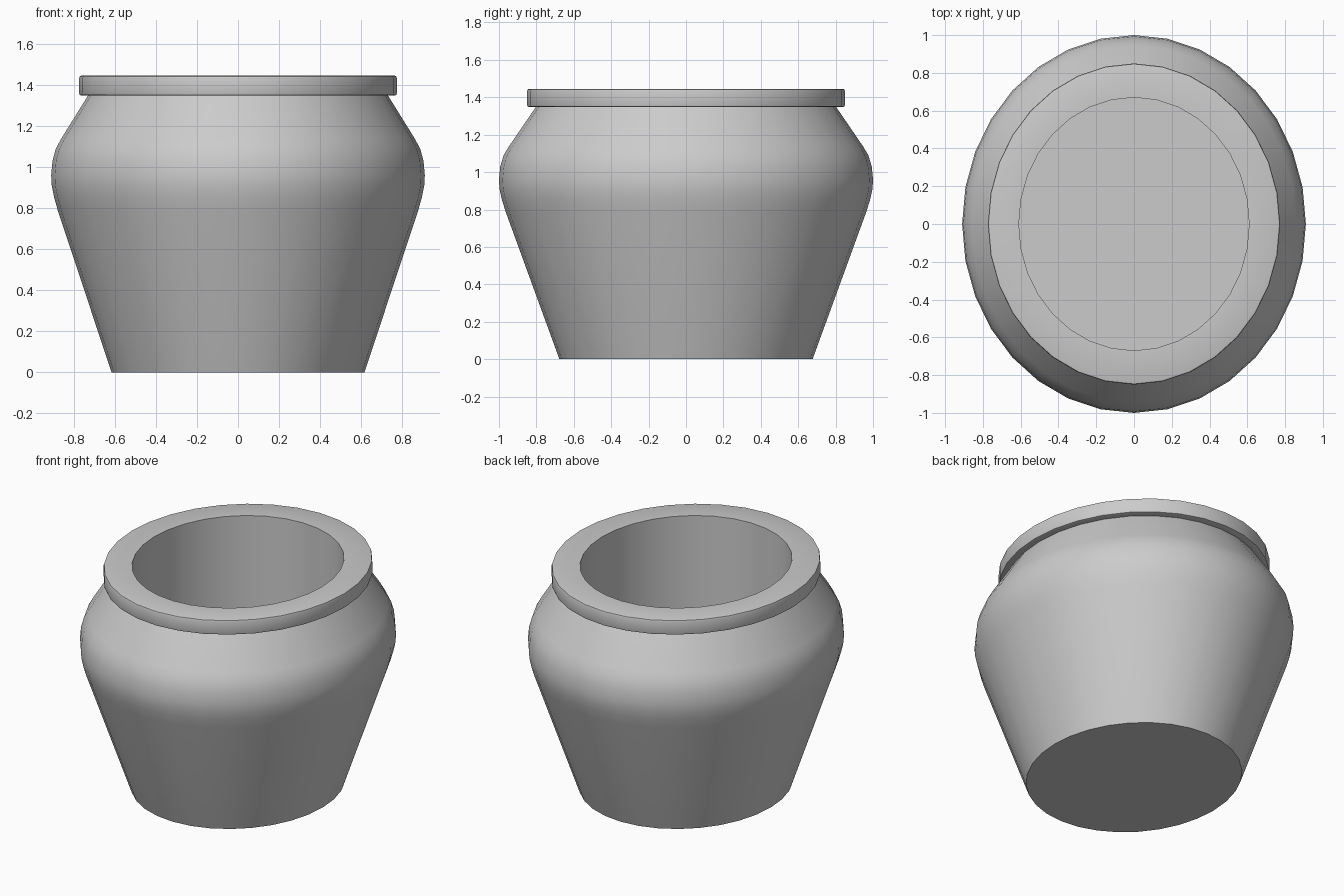
import bpy, bmesh
from math import sin, cos, tau, radians

if "Cube" in bpy.data.objects:
    bpy.data.objects.remove(bpy.data.objects["Cube"])

SIDES = 32
X_SCALE = 0.91   # the pot is slightly oval


def lathe(name, profile, closed=False, cap_start=False, cap_end=False):
    """Spin a (radius, z) profile into an oval surface."""
    bm = bmesh.new()
    rings = [[bm.verts.new((r * X_SCALE * cos(tau * i / SIDES), r * sin(tau * i / SIDES), z))
              for i in range(SIDES)] for r, z in profile]
    pairs = list(zip(rings, rings[1:]))
    if closed:
        pairs.append((rings[-1], rings[0]))
    for a, b in pairs:
        for i in range(SIDES):
            j = (i + 1) % SIDES
            bm.faces.new((a[i], a[j], b[j], b[i]))
    if cap_start:
        bm.faces.new(rings[0][::-1])
    if cap_end:
        bm.faces.new(rings[-1])
    bmesh.ops.recalc_face_normals(bm, faces=bm.faces)
    mesh = bpy.data.meshes.new(name)
    bm.to_mesh(mesh)
    bm.free()
    obj = bpy.data.objects.new(name, mesh)
    bpy.context.collection.objects.link(obj)
    bpy.ops.object.select_all(action='DESELECT')
    obj.select_set(True)
    bpy.context.view_layer.objects.active = obj
    bpy.ops.object.shade_smooth_by_angle(angle=radians(35))
    return obj


# One continuous skin: base, tapered body, rounded shoulder, flat lip, straight bore
lathe("pot", [
    (0.677, 0.0), (0.965, 0.79), (0.985, 0.855), (0.997, 0.91), (1.0, 0.96),
    (0.993, 1.03), (0.975, 1.09), (0.945, 1.14), (0.803, 1.348),
    # lip with softened outer edges
    (0.838, 1.348), (0.847, 1.351), (0.85, 1.36),
    (0.85, 1.433), (0.847, 1.442), (0.838, 1.445),
    # inside wall and floor
    (0.67, 1.445), (0.67, 0.03),
], cap_start=True, cap_end=True)
